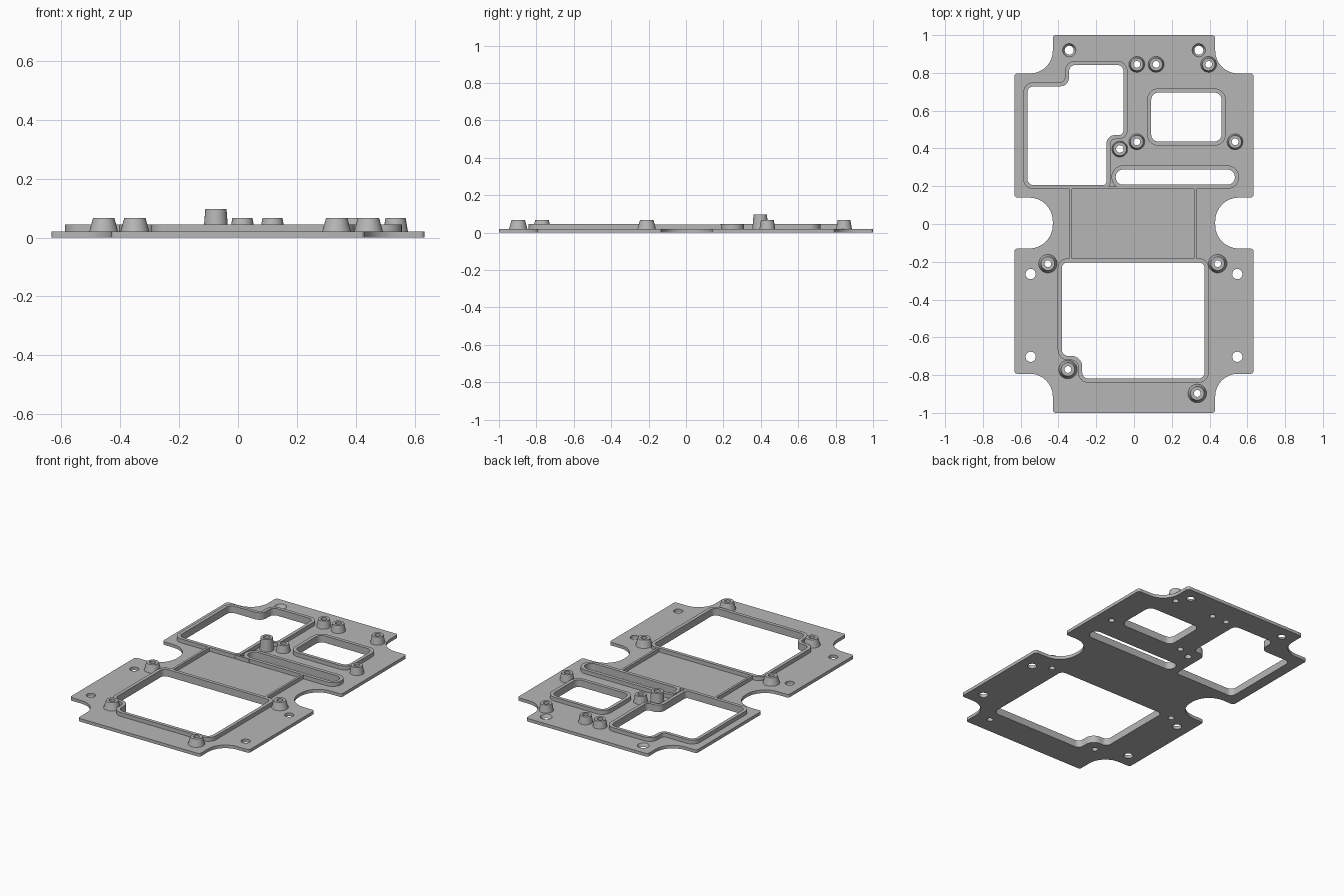
import bpy, bmesh, math
from mathutils import Vector

cube = bpy.data.objects.get("Cube")
if cube:
    bpy.data.objects.remove(cube, do_unlink=True)

grey = bpy.data.materials.new("plain grey")
grey.use_nodes = True
GREY = (0.47, 0.47, 0.47, 1)
grey.diffuse_color = GREY
grey.node_tree.nodes["Principled BSDF"].inputs["Base Color"].default_value = GREY

PLATE, RIM, BOSS, TALL = 0.02, 0.045, 0.067, 0.097
HALF_RIM = 0.011


def rounded(corners, steps=8):
    """Outline of a right-angled polygon whose (x, y, radius) corners are filleted."""
    pts = []
    for i, (x, y, r) in enumerate(corners):
        p = Vector((x, y))
        a = (Vector(corners[i - 1][:2]) - p).normalized()
        b = (Vector(corners[(i + 1) % len(corners)][:2]) - p).normalized()
        c = p + (a + b) * r
        for k in range(steps + 1):
            t = math.pi / 2 * k / steps
            pts.append(c - b * r * math.cos(t) - a * r * math.sin(t))
    return pts


def box_loop(x0, x1, y0, y1, r):
    return rounded([(x0, y0, r), (x1, y0, r), (x1, y1, r), (x0, y1, r)])


def offset(pts, d):
    """Move a counter-clockwise outline outward by d."""
    out = []
    for i, p in enumerate(pts):
        t = (pts[(i + 1) % len(pts)] - pts[i - 1]).normalized()
        out.append(p + Vector((t.y, -t.x)) * d)
    return out


def circle(x, y, r, n=28):
    return [Vector((x + r * math.cos(math.tau * k / n), y + r * math.sin(math.tau * k / n)))
            for k in range(n)]


def solid(name, loops, z0, z1):
    """Solid between two levels; each loop is a (bottom, top) pair, holes included."""
    bm = bmesh.new()
    caps = [[], []]
    for pair in loops:
        rings = [[bm.verts.new((p.x, p.y, z)) for p in pts] for pts, z in zip(pair, (z0, z1))]
        n = len(rings[0])
        for cap, ring in zip(caps, rings):
            cap += [bm.edges.new((ring[i - 1], ring[i])) for i in range(n)]
        for i in range(n):
            bm.faces.new((rings[0][i - 1], rings[0][i], rings[1][i], rings[1][i - 1]))
    for cap in caps:
        bmesh.ops.triangle_fill(bm, edges=cap, use_beauty=True, normal=(0, 0, 1))
    bmesh.ops.recalc_face_normals(bm, faces=bm.faces)
    mesh = bpy.data.meshes.new(name)
    bm.to_mesh(mesh)
    bm.free()
    mesh.materials.append(grey)
    obj = bpy.data.objects.new(name, mesh)
    bpy.context.collection.objects.link(obj)
    bpy.ops.object.select_all(action='DESELECT')
    obj.select_set(True)
    bpy.context.view_layer.objects.active = obj
    bpy.ops.object.shade_smooth_by_angle(angle=math.radians(30))
    return obj


# Plate outline with scooped corners and waist
side = [(0.43, -1, .015), (0.43, -.793, .12), (.633, -.793, .015), (.633, -.13, .015),
        (0.43, -.13, .125), (0.43, .14, .125), (.633, .14, .015), (.633, .797, .015),
        (0.43, .797, .12), (0.43, 1, .015)]
outline = rounded(side + [(-x, y, r) for x, y, r in reversed(side)])

# Openings, given along the middle of their raised rims
openings = {
    "stepped_opening": rounded([
        (-.576, .195, .045), (-.135, .195, .03), (-.135, .46, .035), (-.045, .46, .035),
        (-.045, .853, .045), (-.355, .853, .045), (-.355, .74, .035), (-.576, .74, .045)]),
    "small_opening": box_loop(.08, .475, .425, .707, .05),
    "slot": box_loop(-.108, .545, .197, .299, .05),
    "large_opening": rounded([
        (-.285, -.83, .045), (.385, -.83, .045), (.385, -.193, .04), (-.393, -.193, .04),
        (-.393, -.71, .045), (-.285, -.71, .045)]),
}

# Mounting posts: x, y, base radius, top radius, height, hole radius
posts = [(x, y, .042, .034, BOSS, .018) for x, y in
         [(.015, .845), (.117, .845), (.395, .845), (.015, .435), (.535, .435)]]
posts += [(x, y, .049, .036, BOSS, .018) for x, y in
          [(-.456, -.21), (.443, -.21), (-.35, -.77), (.335, -.897)]]
posts.append((-.075, .397, .042, .036, TALL, .02))

# Plate with every hole
loops = [(outline, outline)]
for path in openings.values():
    inner = offset(path, -HALF_RIM)
    loops.append((inner, inner))
for x, y, _, _, _, hole in posts:
    loops.append((circle(x, y, hole),) * 2)
for sx in (-1, 1):
    for y in (-.265, -.703):
        loops.append((circle(sx * .547, y, .027),) * 2)
    # Countersunk screw holes at the back corners
    loops.append((circle(sx * .343, .92, .024), circle(sx * .343, .92, .035)))
solid("base_plate", loops, 0, PLATE)

# Raised rims around the openings
for name, path in openings.items():
    outer, inner = offset(path, HALF_RIM), offset(path, -HALF_RIM)
    solid(name + "_rim", [(outer, outer), (inner, inner)], PLATE, RIM)

# Hollow mounting posts
for i, (x, y, r0, r1, top, hole) in enumerate(posts):
    solid(f"mounting_post_{i + 1}",
          [(circle(x, y, r0), circle(x, y, r1)), (circle(x, y, hole),) * 2], PLATE, top)

# Ribs framing the middle panel, and a short link between neighbouring rims
ribs = {"left_of_panel_rib": (-.343, -.329, -.185, .19),
        "right_of_panel_rib": (.317, .331, -.185, .19),
        "rim_link_rib": (-.15, -.05, .184, .198)}
for name, (x0, x1, y0, y1) in ribs.items():
    path = box_loop(x0, x1, y0, y1, .003)
    solid(name, [(path, path)], PLATE, RIM - .001)
